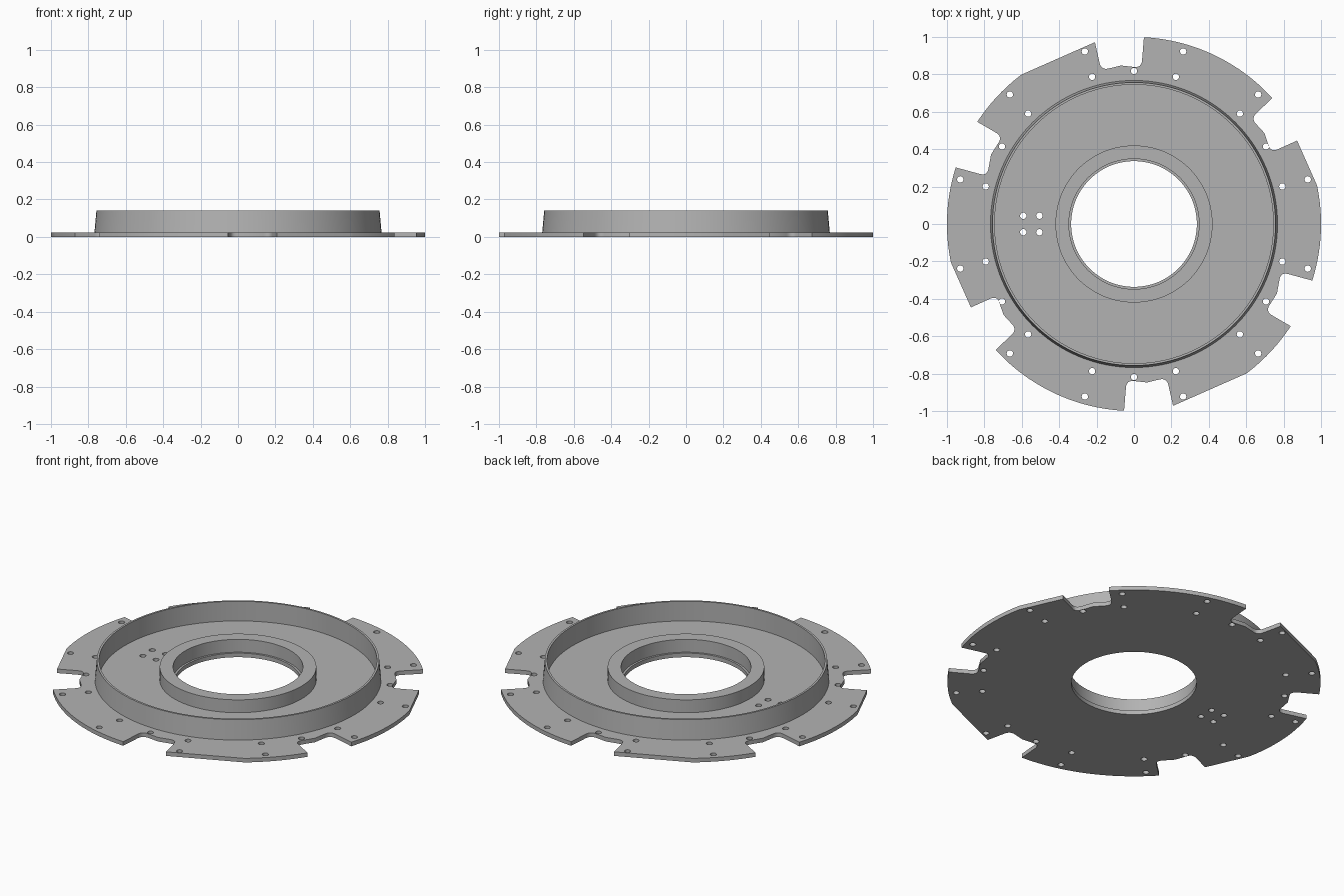
import bpy, bmesh, math
from mathutils import Vector

if "Cube" in bpy.data.objects:
    bpy.data.objects.remove(bpy.data.objects["Cube"])

PLATE = 0.024  # plate thickness

grey = bpy.data.materials.new("machined grey")
grey.use_nodes = True
colour = (0.45, 0.45, 0.45, 1)
grey.diffuse_color = colour
grey.node_tree.nodes["Principled BSDF"].inputs["Base Color"].default_value = colour


def finish(obj):
    bpy.ops.object.select_all(action='DESELECT')
    obj.select_set(True)
    bpy.context.view_layer.objects.active = obj
    if obj.type == 'CURVE':
        bpy.ops.object.convert(target='MESH')
        obj = bpy.context.object
    bm = bmesh.new()
    bm.from_mesh(obj.data)
    bmesh.ops.remove_doubles(bm, verts=bm.verts, dist=0.0002)
    bmesh.ops.recalc_face_normals(bm, faces=bm.faces)
    bm.to_mesh(obj.data)
    bm.free()
    obj.data.materials.clear()
    obj.data.materials.append(grey)
    bpy.ops.object.shade_smooth_by_angle(angle=math.radians(30))


def circle(cx, cy, r, n):
    return [Vector((cx + r * math.cos(math.tau * i / n),
                    cy + r * math.sin(math.tau * i / n))) for i in range(n)]


def rim_arc(start, end, n=20):
    """Clockwise arc of the outer circle between two points."""
    a, b = (math.atan2(p[1], p[0]) for p in (start, end))
    return [Vector((math.cos(a + (b - a) * i / n), math.sin(a + (b - a) * i / n)))
            for i in range(n + 1)]


def notch(start, c1, c2, end, size=0.04, floor=0.85):
    """Notch with rounded inner corners and a floor bowed about the centre."""
    start, c1, c2, end = map(Vector, (start, c1, c2, end))
    mid = (c1 + c2).normalized() * floor
    pts = []
    for before, corner, after in ((start, c1, mid), (mid, c2, end)):
        p = corner + (before - corner).normalized() * size
        q = corner + (after - corner).normalized() * size
        pts += [p * (1 - t) ** 2 + corner * 2 * t * (1 - t) + q * t * t
                for t in (i / 6 for i in range(7))]
        if corner is c1:
            pts.append(mid)
    return pts


# Half of the plate outline, clockwise; the other half is a half turn of it
top, upper = (0.053, 0.998), (0.743, 0.676)
tab_a, tab_b, tab_c = (0.872, 0.446), (0.979, 0.206), (0.952, -0.302)
low_a, low_b, low_c = (0.836, -0.545), (0.602, -0.80), (0.209, -0.972)
half = rim_arc(top, upper)
half += notch(upper, (0.625, 0.565), (0.732, 0.383), tab_a)
half += [Vector(tab_a)] + rim_arc(tab_b, tab_c)
half += notch(tab_c, (0.785, -0.257), (0.703, -0.468), low_a)
half += rim_arc(low_a, low_b) + [Vector(low_c)]
half += notch(low_c, (0.175, -0.822), (-0.04, -0.835), (-0.053, -0.998))
outline = half + [-p for p in half]

# Bolt holes on two pitch circles, plus a small group of four
loops = [outline, circle(0, 0, 0.336, 128)]
for pitch, angles in ((0.959, (14.4, 46.2, 74.1)), (0.818, (14.2, 30.4, 46.2, 74.1))):
    for deg in angles:
        x = pitch * math.cos(math.radians(deg))
        y = pitch * math.sin(math.radians(deg))
        loops += [circle(sx * x, sy * y, 0.017, 20) for sx in (-1, 1) for sy in (-1, 1)]
loops += [circle(0, s * 0.818, 0.017, 20) for s in (-1, 1)]
loops += [circle(x, s * 0.044, 0.017, 20) for x in (-0.592, -0.506) for s in (-1, 1)]

# Notched base plate
curve = bpy.data.curves.new("base_plate", 'CURVE')
curve.dimensions = '2D'
curve.fill_mode = 'BOTH'
curve.extrude = PLATE / 2
for loop in loops:
    spline = curve.splines.new('POLY')
    spline.points.add(len(loop) - 1)
    for point, p in zip(spline.points, loop):
        point.co = (p.x, p.y, 0, 1)
    spline.use_cyclic_u = True
plate = bpy.data.objects.new("base_plate", curve)
plate.location.z = PLATE / 2
bpy.context.collection.objects.link(plate)
finish(plate)


def ring(name, profile, n=128):
    """Closed ring turned from a radius/height profile."""
    bm = bmesh.new()
    rows = [[bm.verts.new((p.x, p.y, z)) for p in circle(0, 0, r, n)] for r, z in profile]
    for k, row in enumerate(rows):
        nxt = rows[(k + 1) % len(rows)]
        for i in range(n):
            j = (i + 1) % n
            bm.faces.new((row[i], row[j], nxt[j], nxt[i]))
    mesh = bpy.data.meshes.new(name)
    bm.to_mesh(mesh)
    bm.free()
    obj = bpy.data.objects.new(name, mesh)
    bpy.context.collection.objects.link(obj)
    finish(obj)


# Tapered outer wall and central hub
ring("outer_wall", [(0.768, 0.02), (0.757, 0.14), (0.745, 0.14), (0.745, 0.02)])
ring("central_hub", [(0.42, 0.02), (0.42, 0.1), (0.348, 0.1), (0.348, 0.02)])
